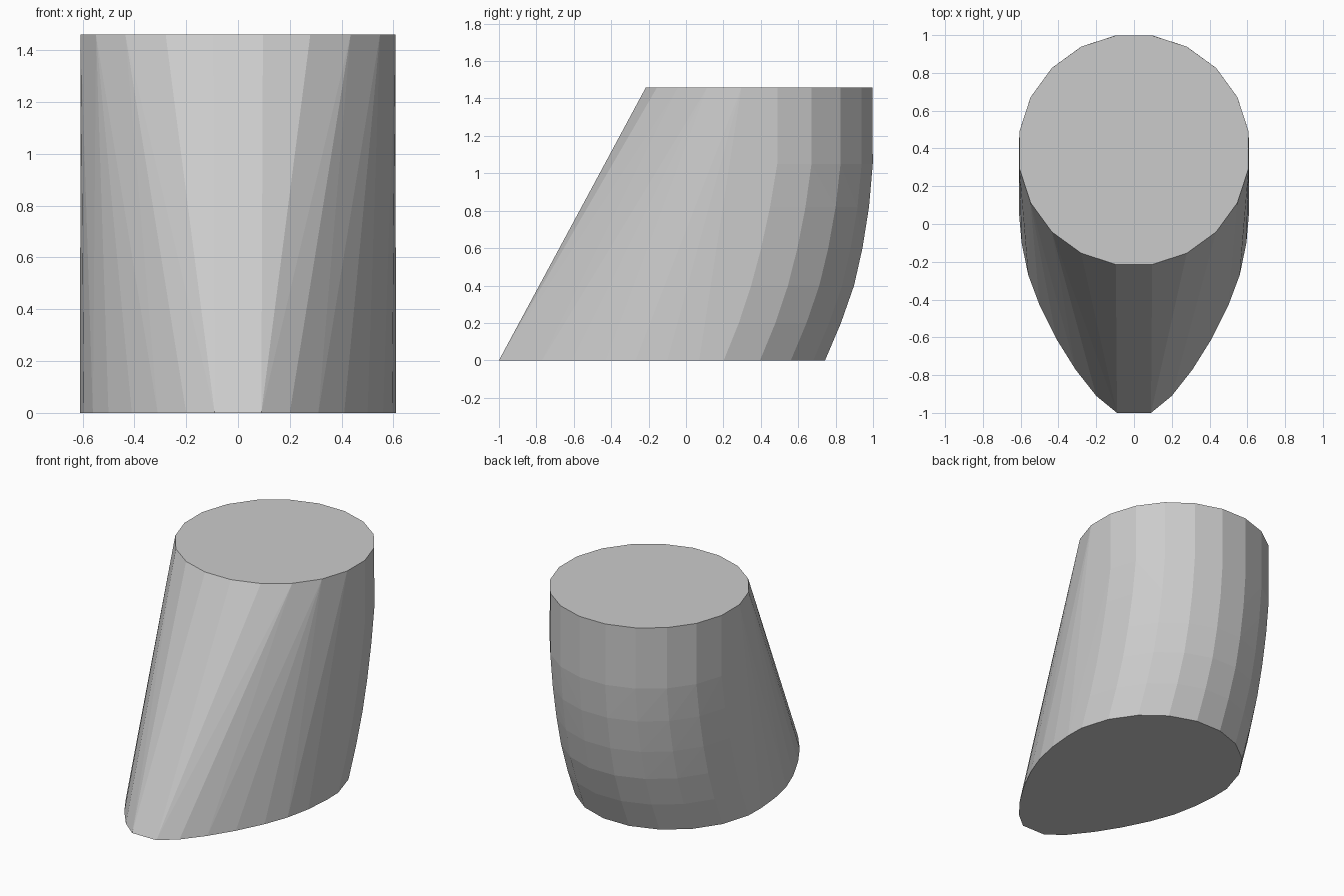
import bpy
import bmesh
from math import sin, cos, radians

if "Cube" in bpy.data.objects:
    bpy.data.objects.remove(bpy.data.objects["Cube"])

R = 0.61        # half width
TOP = 1.46      # height of the flat top
CY = 0.392      # y centre of the round top

pts = []

# Round flat top: 20 sides with flats facing front and back
for i in range(20):
    a = radians(9 + 18 * i)
    pts.append((R * 1.008 * sin(a), CY + R * 1.006 * cos(a), TOP))

# Tapered front half of the base outline, mirrored in x
for x, y in [(0.09, -1.0), (0.2, -0.91), (0.31, -0.77), (0.41, -0.61),
             (0.5, -0.43), (0.56, -0.27), (0.595, -0.1), (0.61, 0.07)]:
    pts += [(x, y, 0), (-x, y, 0)]

# Curved back: half-ellipse arcs (height, widest y, rearmost y)
for z, yc, back in [(0, 0.1, 0.745), (0.2, 0.18, 0.83), (0.4, 0.245, 0.9),
                    (0.6, 0.30, 0.945), (0.82, 0.35, 0.98), (1.05, CY, 1.0)]:
    for i in range(-5, 5):
        a = radians(9 + 18 * i)
        pts.append((R * 1.008 * sin(a), yc + (back - yc) * 1.01 * cos(a), z))

# Skin the outlines into one closed convex body
bm = bmesh.new()
for p in pts:
    bm.verts.new(p)
res = bmesh.ops.convex_hull(bm, input=bm.verts[:])
loose = [v for v in bm.verts if not v.link_faces]
bmesh.ops.delete(bm, geom=loose, context='VERTS')
bmesh.ops.dissolve_limit(bm, angle_limit=radians(0.5),
                         verts=bm.verts[:], edges=bm.edges[:])
bmesh.ops.recalc_face_normals(bm, faces=bm.faces[:])

mesh = bpy.data.meshes.new("slanted_body")
bm.to_mesh(mesh)
bm.free()
body = bpy.data.objects.new("slanted_body", mesh)
bpy.context.collection.objects.link(body)
